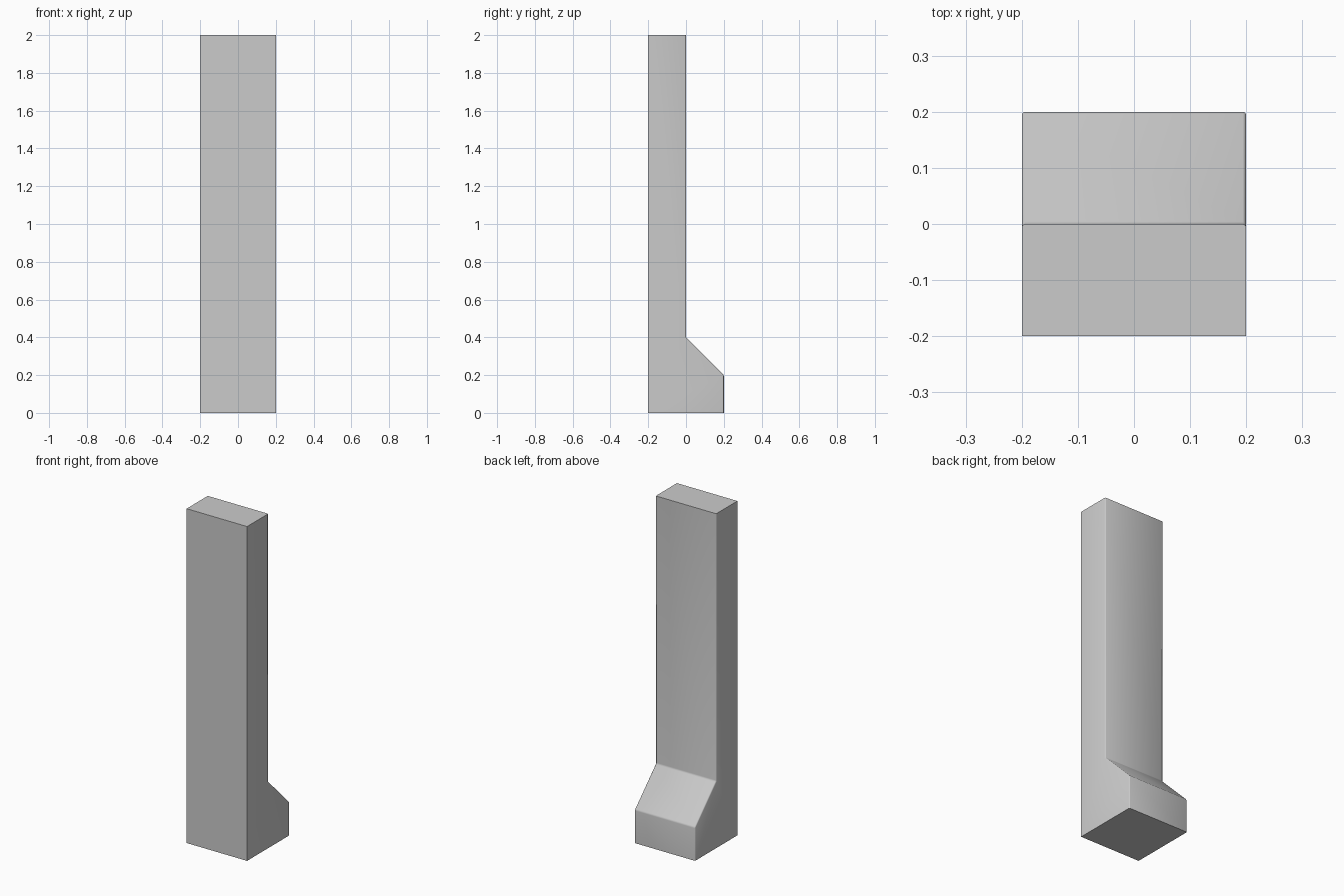
import bpy, bmesh

if "Cube" in bpy.data.objects:
    bpy.data.objects.remove(bpy.data.objects["Cube"])

HALF_W = 0.2
# side profile (y, z): tall slab with a sloped toe at the back
PROFILE = [(-0.2, 0), (0.2, 0), (0.2, 0.2), (0, 0.4), (0, 2), (-0.2, 2)]

bm = bmesh.new()
face = bm.faces.new([bm.verts.new((-HALF_W, y, z)) for y, z in PROFILE])
ext = bmesh.ops.extrude_face_region(bm, geom=[face])
moved = [v for v in ext["geom"] if isinstance(v, bmesh.types.BMVert)]
bmesh.ops.translate(bm, verts=moved, vec=(2 * HALF_W, 0, 0))
bmesh.ops.recalc_face_normals(bm, faces=bm.faces)


# softened edges: outline of the back surface and its two creases
def is_soft(edge):
    a, b = (v.co for v in edge.verts)
    if min(a.y, b.y) < -0.01:
        return False
    at_end = abs(a.z - b.z) < 1e-4 and (a.z < 0.01 or a.z > 1.99)
    return not at_end


bmesh.ops.bevel(bm, geom=[e for e in bm.edges if is_soft(e)], offset=0.006,
                segments=2, profile=0.5, affect='EDGES', clamp_overlap=True)

mesh = bpy.data.meshes.new("post_with_toe")
bm.to_mesh(mesh)
bm.free()
post = bpy.data.objects.new("post_with_toe", mesh)
bpy.context.collection.objects.link(post)

# smooth the small roundings only
bpy.context.view_layer.objects.active = post
post.select_set(True)
bpy.ops.object.shade_smooth_by_angle(angle=0.9)
